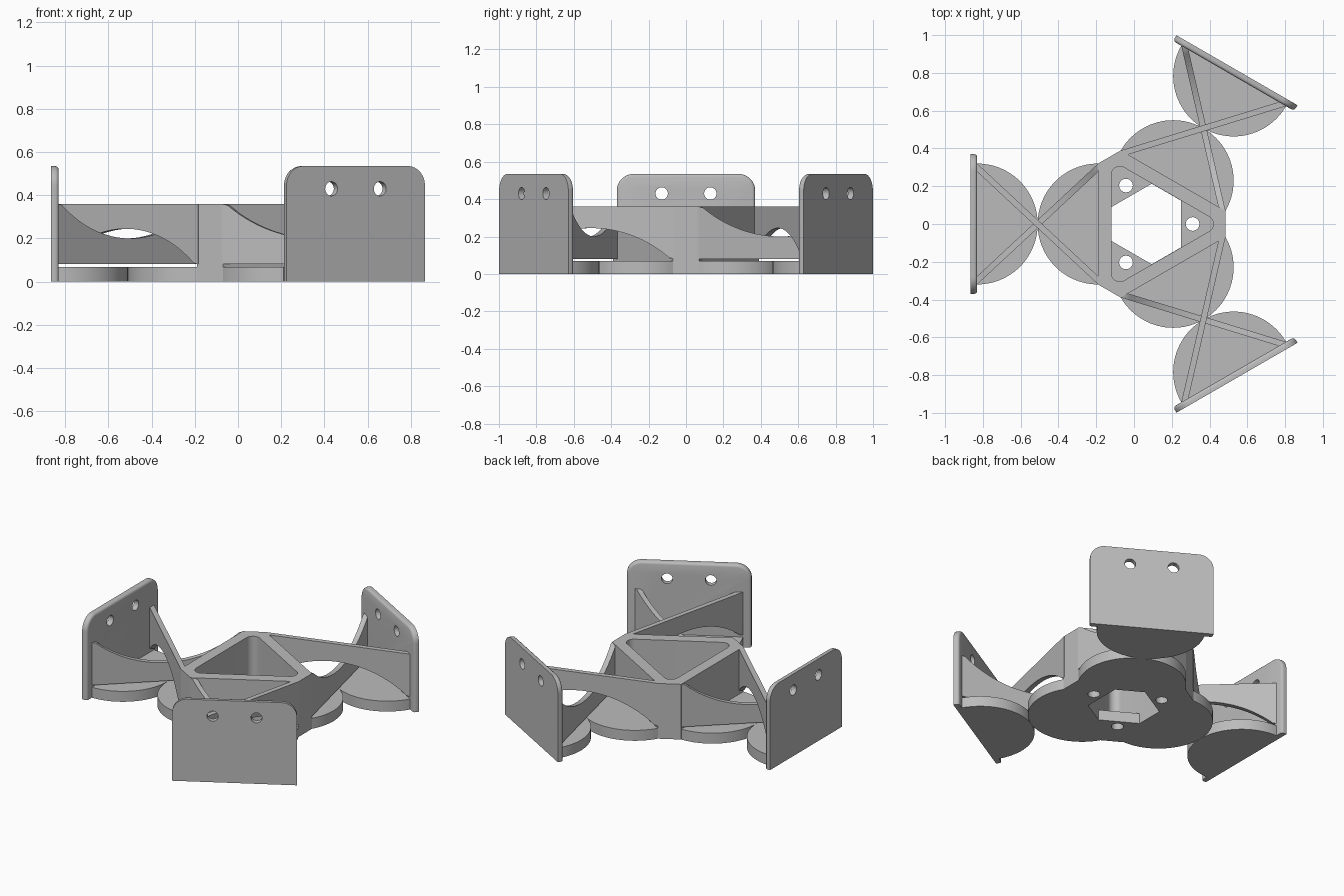
import bpy, bmesh
from math import sin, cos, pi, radians, sqrt, hypot
from mathutils import Matrix, Vector

cube = bpy.data.objects.get("Cube")
if cube:
    bpy.data.objects.remove(cube, do_unlink=True)

grey = bpy.data.materials.new("plain_grey")
grey.use_nodes = True
GREY = (0.5, 0.5, 0.5, 1)
grey.diffuse_color = GREY
grey.node_tree.nodes["Principled BSDF"].inputs["Base Color"].default_value = GREY

CENTRE = Matrix.Translation((0.075, 0, 0))
FACE, CORNER = 0.265, 0.41        # hub side and corner distances
PLATE_IN, PLATE_OUT = 0.905, 0.94
HUB_TOP, FLOOR, WEB_LOW = 0.36, 0.068, 0.081
RADIUS = 0.32


def arc(cx, cy, r, start, end, n):
    """Points on a circle, angles in degrees."""
    return [(cx + r * cos(radians(start + (end - start) * i / n)),
             cy + r * sin(radians(start + (end - start) * i / n))) for i in range(n + 1)]


def prism(name, points, push, matrix, bevel_rule=None):
    """Extrude a flat outline; bevel the outline edges picked by a rule."""
    bm = bmesh.new()
    face = bm.faces.new([bm.verts.new(p) for p in points])
    rim = list(face.edges)
    out = bmesh.ops.extrude_face_region(bm, geom=[face], use_keep_orig=True)
    moved = [g for g in out["geom"] if isinstance(g, bmesh.types.BMVert)]
    bmesh.ops.translate(bm, verts=moved, vec=Vector(push))
    if bevel_rule:
        chosen = [e for e in rim if bevel_rule((e.verts[0].co + e.verts[1].co) / 2)]
        bmesh.ops.bevel(bm, geom=chosen, offset=0.016, segments=3, profile=0.5, affect='EDGES')
    bmesh.ops.recalc_face_normals(bm, faces=bm.faces)
    bm.transform(matrix)
    mesh = bpy.data.meshes.new(name)
    bm.to_mesh(mesh)
    bm.free()
    mesh.materials.append(grey)
    obj = bpy.data.objects.new(name, mesh)
    bpy.context.collection.objects.link(obj)
    return obj


def flat(name, outline, z0, z1, matrix):
    return prism(name, [(x, y, z0) for x, y in outline], (0, 0, z1 - z0), matrix)


def select(obj):
    bpy.ops.object.select_all(action='DESELECT')
    obj.select_set(True)
    bpy.context.view_layer.objects.active = obj


def cut(obj, cutters):
    """Subtract each cutter and remove it."""
    select(obj)
    for cutter in cutters:
        mod = obj.modifiers.new("cut", 'BOOLEAN')
        mod.operation, mod.solver, mod.object = 'DIFFERENCE', 'EXACT', cutter
        bpy.ops.object.modifier_apply(modifier=mod.name)
        bpy.data.objects.remove(cutter, do_unlink=True)


def hexagon(side, corner):
    """Six-sided outline; sides face the arms, corners lie between them."""
    t = (corner - side / 2) / sin(pi / 3)
    pts = []
    for a in (60, 180, 300):
        turn = Matrix.Rotation(radians(a), 2)
        pts += [tuple(turn @ Vector((side, s * t))) for s in (-1, 1)]
    return pts


parts = []

# Hub with a rounded triangular pocket, open floor and three screw holes
hub = flat("hub", hexagon(FACE, CORNER), 0, HUB_TOP, CENTRE)
pocket = []
for a in (0, 120, 240):
    c = 0.30
    pocket += arc(c * cos(radians(a)), c * sin(radians(a)), 0.045, a - 60, a + 60, 12)
cutters = [flat("pocket_cutter", pocket, FLOOR, 0.5, CENTRE),
           flat("window_cutter", hexagon(0.194, 0.175), -0.1, 0.2, CENTRE)]
for a in (0, 120, 240):
    hole = arc(0.235 * cos(radians(a)), 0.235 * sin(radians(a)), 0.036, 0, 352.5, 47)
    cutters.append(flat("screw_cutter", hole, -0.1, 0.2, CENTRE))
cut(hub, cutters)
parts.append(hub)


def web(name, slant, arched, matrix):
    """Diagonal strut: either a straight top over an arch, or a sagging top."""
    half_run, half_t, width = (PLATE_IN - FACE) / 2, 0.298 * slant, 0.032
    length = hypot(half_run, half_t)
    along = Vector((half_run, half_t, 0)) / length
    side = Vector((-along.y, along.x, 0)) * width
    start = Vector(((FACE + PLATE_IN) / 2, 0, 0)) - side / 2
    reach = length + 0.022
    depth = 0.245 - WEB_LOW if arched else HUB_TOP - 0.2
    r = (length ** 2 + depth ** 2) / (2 * depth)
    profile = []
    for i in range(33):
        u = reach * (1 - i / 16)
        drop = min(depth, r - sqrt(r * r - u * u))
        profile.append((u, 0.245 - drop if arched else 0.2 + drop))
    z = HUB_TOP if arched else WEB_LOW
    profile += [(-reach, z), (reach, z)]
    return prism(name, [start + along * u + Vector((0, 0, h)) for u, h in profile], side, matrix)


# Three arms, each with half-round feet, crossing struts and a mounting plate
for label, angle in (("back_left", 60), ("right", 180), ("front_left", 300)):
    place = CENTRE @ Matrix.Rotation(radians(angle), 4, 'Z')

    parts.append(flat(label + "_hub_foot", arc(FACE, 0, RADIUS, -90, 90, 48), 0, FLOOR, place))
    parts.append(flat(label + "_plate_foot", arc(PLATE_IN, 0, RADIUS, 90, 270, 48), 0, FLOOR, place))
    parts.append(web(label + "_sagging_strut", 1, False, place))
    parts.append(web(label + "_arched_strut", -1, True, place))

    # Mounting plate with rounded top corners and a soft inner rim
    w, top, r = 0.37, 0.535, 0.09
    outline = [(-w, 0), (w, 0)] + arc(w - r, top - r, r, 0, 90, 12) + arc(r - w, top - r, r, 90, 180, 12)
    plate = prism(label + "_mounting_plate", [(PLATE_IN, t, z) for t, z in outline],
                  (PLATE_OUT - PLATE_IN, 0, 0), place, lambda mid: mid.z > 0.01)
    holes = [prism("bolt_cutter", [(0.8, t, z) for t, z in arc(s * 0.13, 0.43, 0.033, 0, 352.5, 47)],
                   (0.3, 0, 0), place) for s in (-1, 1)]
    cut(plate, holes)
    parts.append(plate)

for obj in parts:
    select(obj)
    bpy.ops.object.shade_smooth_by_angle(angle=radians(35))
